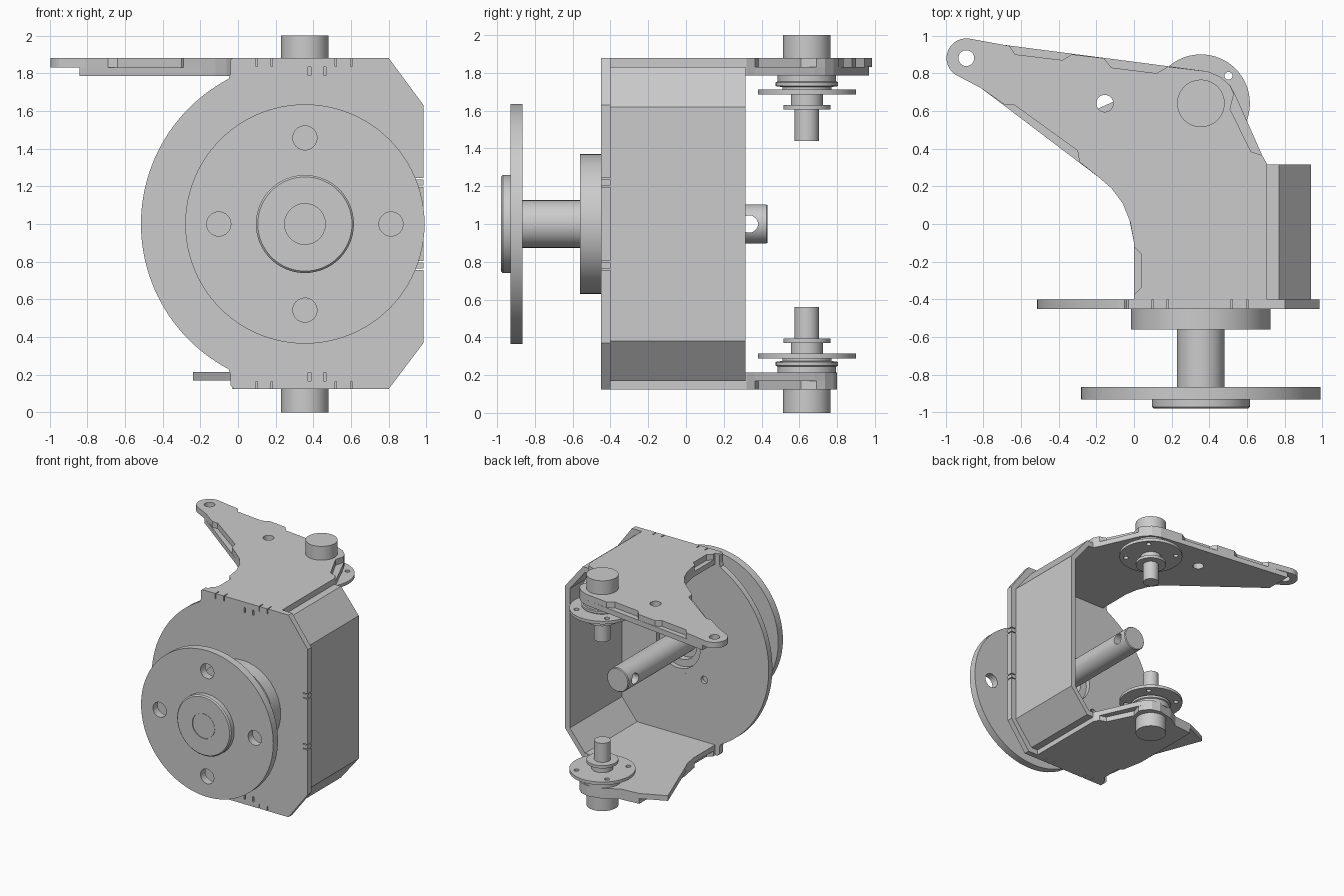
import bpy, bmesh, math
from mathutils import Matrix, Vector

if "Cube" in bpy.data.objects:
    bpy.data.objects.remove(bpy.data.objects["Cube"])

CX, CY = 0.355, 0.64          # shaft x, pivot y


def finish(bm, name):
    bmesh.ops.recalc_face_normals(bm, faces=bm.faces[:])
    me = bpy.data.meshes.new(name)
    bm.to_mesh(me)
    bm.free()
    ob = bpy.data.objects.new(name, me)
    bpy.context.collection.objects.link(ob)
    return ob


def activate(ob):
    bpy.ops.object.select_all(action='DESELECT')
    ob.select_set(True)
    bpy.context.view_layer.objects.active = ob


def sheet(name, pts, a, b, axis='z'):
    """Extrude a 2D outline: xy outline along z, or xz outline along y."""
    bm = bmesh.new()
    place = (lambda p: (p[0], p[1], a)) if axis == 'z' else (lambda p: (p[0], a, p[1]))
    f = bm.faces.new([bm.verts.new(place(p)) for p in pts])
    r = bmesh.ops.extrude_face_region(bm, geom=[f])
    d = Vector((0, 0, b - a)) if axis == 'z' else Vector((0, b - a, 0))
    bmesh.ops.translate(bm, vec=d, verts=[v for v in r['geom'] if isinstance(v, bmesh.types.BMVert)])
    return finish(bm, name)


def lathe(name, prof, axis, n=64):
    """Spin (radius, height) points around the shaft (y) or a pivot (z)."""
    bm = bmesh.new()
    rings = []
    for r, h in prof:
        ring = []
        for i in range(n if r > 0 else 1):
            t = 2 * math.pi * i / n
            u, v = r * math.cos(t), r * math.sin(t)
            ring.append(bm.verts.new((CX + u, CY + v, h) if axis == 'z' else (CX + u, h, 1 + v)))
        rings.append(ring)
    for p, q in zip(rings, rings[1:]):
        for i in range(n):
            j = (i + 1) % n
            c = [p[i % len(p)], p[j % len(p)], q[j % len(q)], q[i % len(q)]]
            bm.faces.new(list(dict.fromkeys(c)))
    ob = finish(bm, name)
    activate(ob)
    bpy.ops.object.shade_smooth_by_angle(angle=math.radians(30))
    return ob


def cut(ob, cutter):
    m = ob.modifiers.new('cut', 'BOOLEAN')
    m.operation, m.object, m.solver = 'DIFFERENCE', cutter, 'EXACT'
    cutter.hide_render = True
    activate(ob)
    bpy.ops.object.modifier_apply(modifier=m.name)
    bpy.data.objects.remove(cutter)


def drill(ob, pos, r, depth, axis, n=32):
    bm = bmesh.new()
    rot = {'x': Matrix.Rotation(math.pi / 2, 4, 'Y'), 'y': Matrix.Rotation(math.pi / 2, 4, 'X'),
           'z': Matrix.Identity(4)}[axis]
    bmesh.ops.create_cone(bm, cap_ends=True, segments=n, radius1=r, radius2=r, depth=depth,
                          matrix=Matrix.Translation(pos) @ rot)
    cut(ob, finish(bm, 'drill_cutter'))


def slot(ob, pos, size):
    bm = bmesh.new()
    bmesh.ops.create_cube(bm, size=1, matrix=Matrix.Translation(pos) @ Matrix.Diagonal((*size, 1)))
    cut(ob, finish(bm, 'slot_cutter'))


def arc(cx, cy, r, a0, a1, n):
    return [(cx + r * math.cos(math.radians(a0 + (a1 - a0) * i / n)),
             cy + r * math.sin(math.radians(a0 + (a1 - a0) * i / n))) for i in range(n + 1)]


# Front plate: large arc on the left, chamfered corners on the right
front = sheet('front_plate',
              [(-0.02, 0.125), (0.80, 0.125), (0.985, 0.37), (0.985, 1.63), (0.80, 1.88),
               (-0.03, 1.88), (-0.04, 1.87), (-0.04, 1.80)] + arc(CX, 1, 0.87, 117.7, 242.3, 48)
              + [(-0.04, 0.20), (-0.04, 0.145)], -0.45, -0.40, 'y')
drill(front, (CX, -0.425, 1), 0.25, 0.2, 'y', 64)
for sx in (-1, 1):
    for sz in (-1, 1):
        drill(front, (CX + sx * 0.25, -0.40, 1 + sz * 0.25), 0.032, 0.06, 'y')
        for x in (0.10, 0.18) if sx < 0 else (0.52, 0.60):
            slot(front, (x, -0.425, 1 + sz * 0.86), (0.008, 0.2, 0.05))
        slot(front, (0.42 + sx * 0.04, -0.425, 1 + sz * 0.81), (0.015, 0.2, 0.045))
        slot(front, (0.965, -0.425, 1 + sz * 0.22 + sx * 0.02), (0.05, 0.2, 0.008))

# Folded side wall, continuing the inner sheets
outer = [(0.70, 0.17), (0.77, 0.17), (0.94, 0.38), (0.94, 1.62), (0.77, 1.83), (0.70, 1.83)]
inner = [(0.70, 1.785), (0.75, 1.785), (0.895, 1.605), (0.895, 0.395), (0.75, 0.215), (0.70, 0.215)]
sheet('side_wall', outer + inner, -0.40, 0.315, 'y')

# Arm outlines: shared edges, the outer sheets have shallow notches
curve = [(-0.19, 0.25), (-0.12, 0.19), (-0.06, 0.11), (-0.02, 0.01), (0.0, -0.10)]
right = [(0.705, -0.40), (0.705, 0.32), (0.68, 0.365)]
round_end = [(0.54, 0.68), (0.51, 0.735), (0.46, 0.78), (0.39, 0.81)]
left_notch = [(0.0, -0.12), (0.04, -0.16), (0.04, -0.335), (0.0, -0.375), (0.0, -0.40)]
right_notch = [(0.62, 0.385), (0.51, 0.61), (0.53, 0.69)]
back_notch = [(0.18, 0.835), (0.12, 0.80), (-0.12, 0.83), (-0.16, 0.88),
              (-0.33, 0.90), (-0.38, 0.87), (-0.63, 0.90), (-0.66, 0.945)]
tip = arc(-0.89, 0.88, 0.105, 82, 235, 14)
arm_notch = [(-0.81, 0.72), (-0.69, 0.635), (-0.64, 0.635), (-0.30, 0.39), (-0.29, 0.33)]

top_outer = sheet('upper_arm_outer', right + right_notch + round_end[1:] + back_notch + tip
                  + arm_notch + curve + left_notch, 1.83, 1.88)
top_inner = sheet('upper_arm_inner', right + round_end + [(-0.84, 0.97), (-0.84, 0.74), (-0.81, 0.72)]
                  + curve + [(0.0, -0.40)], 1.785, 1.83)
drill(top_outer, (-0.89, 0.88, 1.85), 0.042, 0.3, 'z')
for ob in (top_outer, top_inner):
    drill(ob, (-0.155, 0.64, 1.82), 0.045, 0.3, 'z')

# Short lower arm
back_low = [(0.25, 0.77), (0.14, 0.70), (-0.03, 0.685)]
round_low = [(0.54, 0.68), (0.51, 0.735), (0.46, 0.78), (0.39, 0.80)]
sheet('lower_arm_inner', right + round_low + back_low + [(-0.24, 0.59)] + curve[2:]
      + [(0.0, -0.40)], 0.17, 0.215)
sheet('lower_arm_outer', right + right_notch + round_low[1:] + back_low + [(-0.03, 0.05)]
      + curve[4:] + left_notch, 0.125, 0.17)

# Pivot pins, mirrored about z = 1
pin = [(0, 2), (0.126, 2), (0.126, 1.80), (0.155, 1.80), (0.155, 1.755), (0.165, 1.75), (0.165, 1.73),
       (0.13, 1.725), (0.13, 1.711), (0.26, 1.711), (0.26, 1.685), (0.085, 1.685), (0.085, 1.63),
       (0.125, 1.63), (0.125, 1.605), (0.065, 1.605), (0.065, 1.44), (0, 1.44)]
for label, s in (('upper', 1), ('lower', -1)):
    ob = lathe(label + '_pivot_pin', [(r, 1 + s * (h - 1)) for r, h in pin], 'z')
    for k in range(4):
        t = math.radians(45 + 90 * k)
        drill(ob, (CX + 0.207 * math.cos(t), CY + 0.207 * math.sin(t), 1 + s * 0.698), 0.021, 0.05, 'z', 20)

# Bearing housing on the front plate, open at the back
lathe('bearing_housing', [(0, -0.56), (0.37, -0.56), (0.37, -0.45), (0.25, -0.45), (0.25, -0.40),
                          (0.21, -0.40), (0.21, -0.44), (0.15, -0.44), (0.15, -0.50), (0, -0.50)], 'y', 96)

# Drive shaft with a cross hole at the rear
shaft = lathe('drive_shaft', [(0, -0.90), (0.126, -0.90), (0.126, -0.53), (0.104, -0.53),
                              (0.104, 0.425), (0.098, 0.432), (0, 0.432)], 'y')
drill(shaft, (CX, 0.335, 1), 0.046, 0.5, 'x')

# Front disc with four bolt holes
disc = lathe('front_disc', [(0, -0.93), (0.635, -0.93), (0.635, -0.865), (0, -0.865)], 'y', 96)
for dx, dz in ((1, 0), (-1, 0), (0, 1), (0, -1)):
    drill(disc, (CX + 0.457 * dx, -0.9, 1 + 0.457 * dz), 0.064, 0.3, 'y')

# Hub cap with a shallow centre ring
lathe('hub_cap', [(0, -0.978), (0.104, -0.978), (0.104, -0.972), (0.108, -0.972), (0.108, -0.98),
                  (0.25, -0.98), (0.26, -0.97), (0.26, -0.92), (0, -0.92)], 'y')
